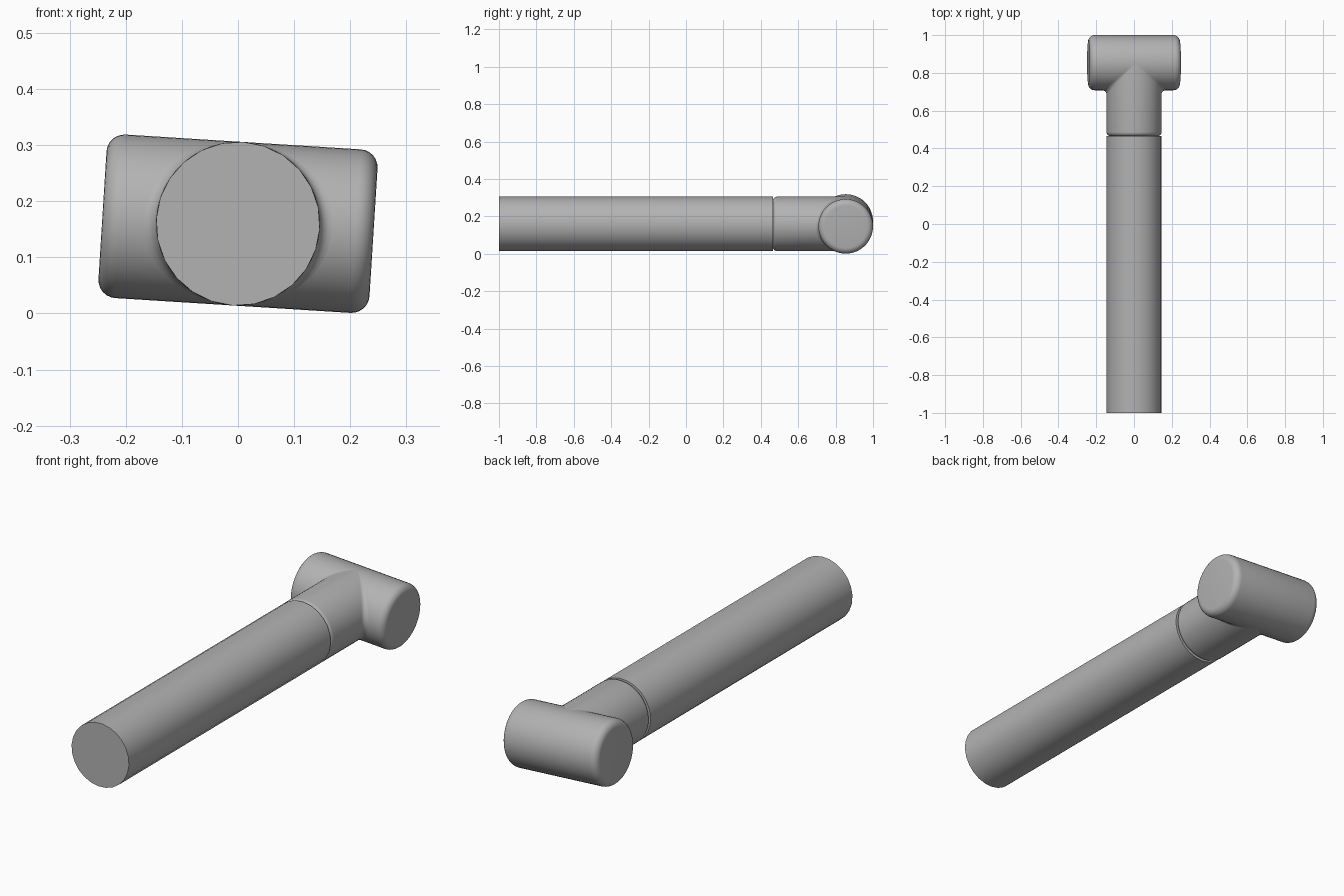
import bpy, bmesh
from math import sin, cos, pi, radians
from mathutils import Vector, Matrix

R = 0.146            # pipe radius
MID_Z = 0.16         # height of the pipe axes
CROSS_Y = 0.854      # where the two axes of the tee meet
JOINT_Y = 0.465      # where handle and tee touch
FILLET = 0.022
TILT = Matrix.Translation((0, 0, MID_Z)) @ Matrix.Rotation(radians(3.6), 4, 'Y')

if "Cube" in bpy.data.objects:
    bpy.data.objects.remove(bpy.data.objects["Cube"])

grey = bpy.data.materials.new("grey")
grey.use_nodes = True
colour = (0.45, 0.45, 0.45, 1)
grey.diffuse_color = colour
grey.node_tree.nodes["Principled BSDF"].inputs["Base Color"].default_value = colour


def loft(name, rings, close_end):
    """Skin a list of closed rings, capping the first and optionally the last."""
    bm = bmesh.new()
    loops = [[bm.verts.new(TILT @ p) for p in ring] for ring in rings]
    n = len(loops[0])
    for a, b in zip(loops, loops[1:]):
        for i in range(n):
            j = (i + 1) % n
            bm.faces.new((a[i], a[j], b[j], b[i]))
    bm.faces.new(loops[0])
    if close_end:
        bm.faces.new(loops[-1])
    bmesh.ops.remove_doubles(bm, verts=bm.verts, dist=1e-5)
    bmesh.ops.recalc_face_normals(bm, faces=bm.faces)
    mesh = bpy.data.meshes.new(name)
    bm.to_mesh(mesh)
    bm.free()
    mesh.materials.append(grey)
    obj = bpy.data.objects.new(name, mesh)
    bpy.context.collection.objects.link(obj)
    bpy.ops.object.select_all(action='DESELECT')
    obj.select_set(True)
    bpy.context.view_layer.objects.active = obj
    bpy.ops.object.shade_smooth_by_angle(angle=radians(35))
    return obj


def angles(n):
    return [2 * pi * i / n for i in range(n)]


def rounding(bevel, steps=6):
    """Quarter round as (distance from the end, radius) pairs."""
    return [(bevel * (1 - cos(t)), R - bevel + bevel * sin(t))
            for t in (pi / 2 * k / steps for k in range(steps + 1))]


# Handle: plain sharp-ended cylinder
loft("handle", [[Vector((R * cos(a), y, R * sin(a))) for a in angles(24)]
                for y in (-1, JOINT_Y)], True)

# Crossbar of the tee, rounded at both ends
half = 0.242
ends = [(d - half, r) for d, r in rounding(0.032)]
profile = ends + [(-x, r) for x, r in reversed(ends)]
loft("tee_crossbar", [[Vector((x, CROSS_Y + r * cos(a), r * sin(a))) for a in angles(48)]
                      for x, r in profile], True)

# Stem of the tee: rounded end, straight wall, fillet running onto the crossbar
rings = [[Vector((r * cos(a), JOINT_Y + d, r * sin(a))) for a in angles(48)]
         for d, r in rounding(0.022)]
for k in range(7):
    t = pi / 2 * k / 6
    ring = []
    for a in angles(48):
        c, s = cos(a), sin(a)
        centre = Vector(((R + FILLET) * c, CROSS_Y - (R + FILLET) * abs(c), (R + FILLET) * s))
        start, end = Vector((-c, 0, -s)), Vector((0, abs(c), -s))
        ring.append(centre + FILLET * (start * cos(t) + end * sin(t)).normalized())
    rings.append(ring)
loft("tee_stem", rings, False)
